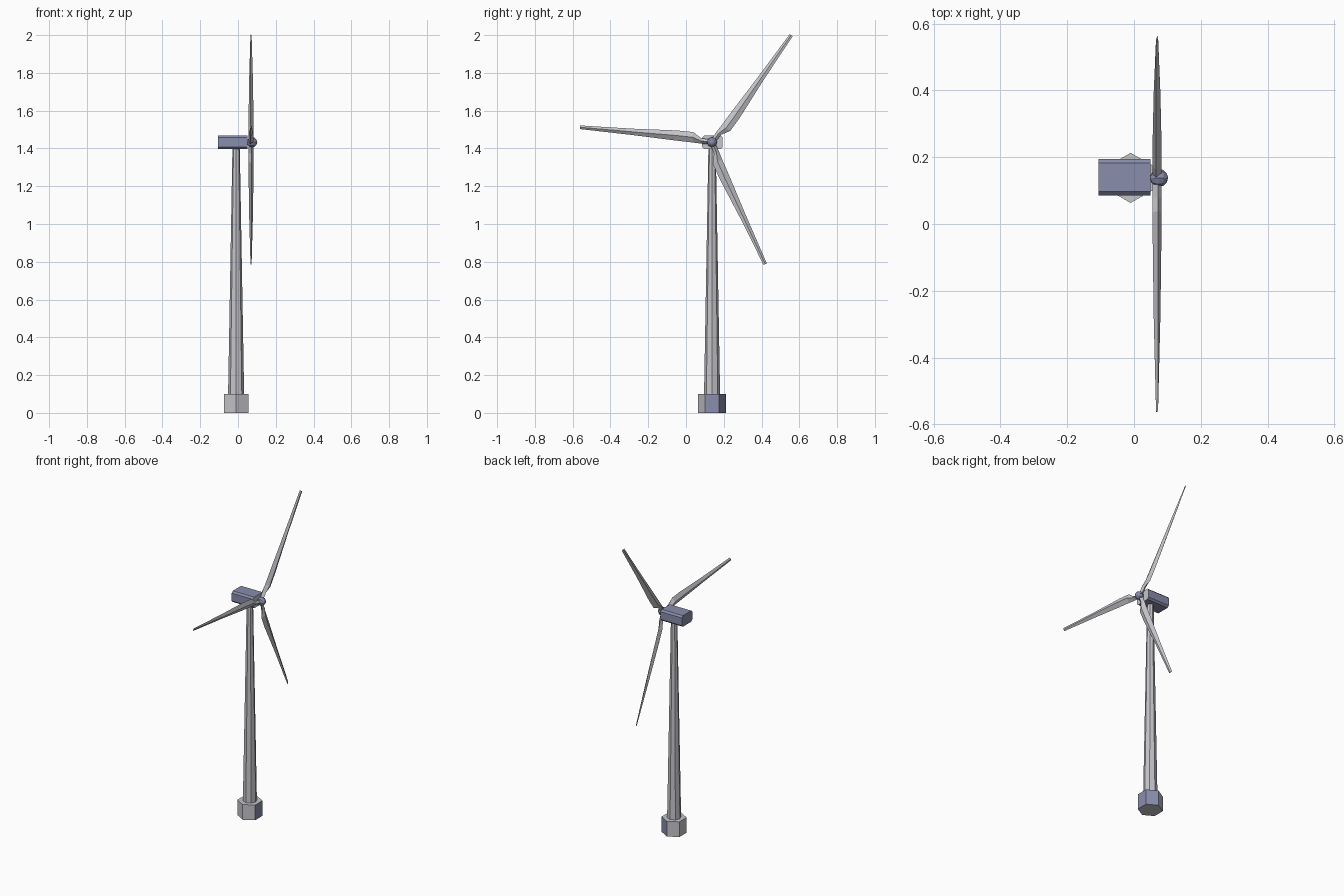
import bpy, bmesh, math
from mathutils import Matrix, Vector

if "Cube" in bpy.data.objects:
    bpy.data.objects.remove(bpy.data.objects["Cube"])

CX, CY, HUB_Z = -0.01, 0.138, 1.433   # tower axis, rotor height
ROTOR_X = 0.069


def material(name, rgb):
    m = bpy.data.materials.new(name)
    m.diffuse_color = (*rgb, 1)
    m.use_nodes = True
    m.node_tree.nodes["Principled BSDF"].inputs["Base Color"].default_value = m.diffuse_color
    return m


grey = material("light grey", (0.56, 0.56, 0.60))
blue = material("slate blue", (0.25, 0.27, 0.41))


def make(name, bm, mats):
    bmesh.ops.recalc_face_normals(bm, faces=bm.faces)
    me = bpy.data.meshes.new(name)
    bm.to_mesh(me)
    bm.free()
    for m in mats:
        me.materials.append(m)
    ob = bpy.data.objects.new(name, me)
    bpy.context.collection.objects.link(ob)
    return ob


def loft(sections):
    """Skin a list of equal-length point rings, capped at both ends."""
    bm = bmesh.new()
    rings = [[bm.verts.new(p) for p in s] for s in sections]
    n = len(rings[0])
    for a, b in zip(rings, rings[1:]):
        for i in range(n):
            j = (i + 1) % n
            bm.faces.new((a[i], a[j], b[j], b[i]))
    bm.faces.new(rings[0])
    bm.faces.new(rings[-1])
    return bm


def ring(n, r, z):
    """Horizontal polygon with a corner on the y axis."""
    return [(CX + r * math.sin(2 * math.pi * i / n),
             CY + r * math.cos(2 * math.pi * i / n), z) for i in range(n)]


# hexagonal foundation, two sides painted blue
bm = loft([ring(6, 0.075, 0), ring(6, 0.075, 0.1)])
bm.normal_update()
bmesh.ops.recalc_face_normals(bm, faces=bm.faces)
for f in bm.faces:
    if f.normal.dot(Vector((math.cos(0.52), math.sin(0.52), 0))) > 0.8:
        f.material_index = 1
make("foundation", bm, [grey, blue])

# tapered eight-sided tower
make("tower", loft([ring(8, 0.0425, 0.1), ring(8, 0.0195, 1.405)]), [grey])

# nacelle: chamfered box along x, pale front end
W, H, C = 0.054, 0.0365, 0.011
half = [(W, H - C), (W - C, H)]
section = half + [(-y, z) for y, z in reversed(half)]
section += [(-y, -z) for y, z in section]
bm = loft([[(x, CY + 0.002 + y, HUB_Z + z) for y, z in section]
           for x in (-0.106, 0.05)])
bmesh.ops.recalc_face_normals(bm, faces=bm.faces)
for f in bm.faces:
    if f.normal.x > 0.9:
        f.material_index = 1
make("nacelle", bm, [blue, grey])

# rounded hub
bm = bmesh.new()
bmesh.ops.create_uvsphere(
    bm, u_segments=8, v_segments=6, radius=0.027,
    matrix=Matrix.Translation((0.075, CY, HUB_Z)) @ Matrix.Rotation(math.pi / 2, 4, 'Y'))
make("hub", bm, [blue])

# blade stations: radius, leading edge, trailing edge, half thickness
STATIONS = [(0.015, -0.013, 0.013, 0.013), (0.06, -0.014, 0.015, 0.014),
            (0.105, -0.013, 0.042, 0.014), (0.19, -0.013, 0.041, 0.013),
            (0.42, -0.010, 0.024, 0.010), (0.704, -0.010, 0.009, 0.003)]


def blade(name, angle):
    out = Vector((0, math.cos(angle), math.sin(angle)))
    side = Vector((0, math.sin(angle), -math.cos(angle)))
    centre = Vector((ROTOR_X, CY, HUB_Z))
    front = Vector((1, 0, 0))
    sections = []
    for r, le, te, t in STATIONS:
        mid = (le + te) / 2
        corners = [(le, -0.003), (mid, t), (te, 0.003), (mid, -t)]
        sections.append([centre + out * r + side * v + front * x for v, x in corners])
    make(name, loft(sections), [grey])


# three blades
for k in range(3):
    blade(f"blade_{k + 1}", math.radians(53.5 + 120 * k))
